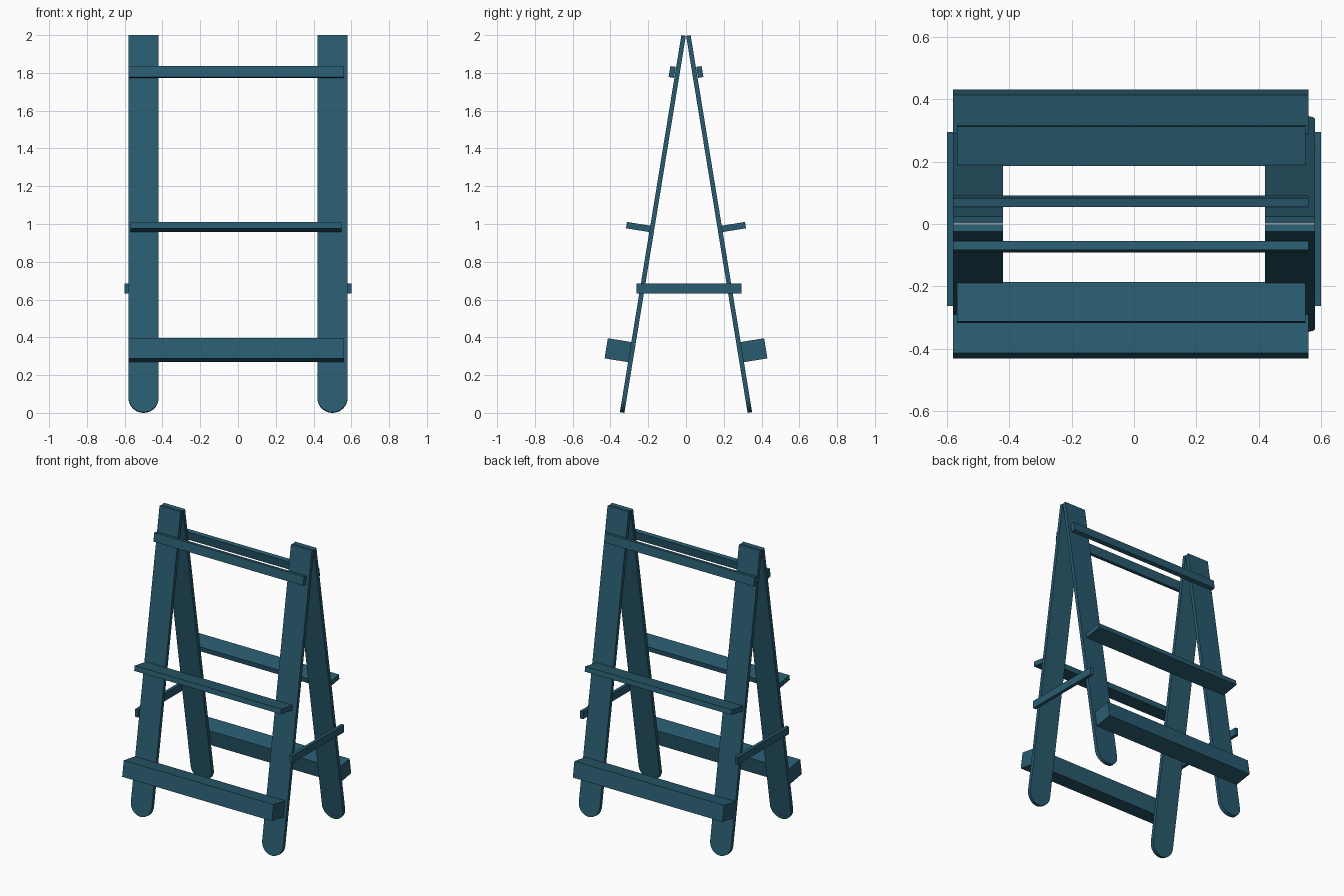
import bpy, bmesh, math

if "Cube" in bpy.data.objects:
    bpy.data.objects.remove(bpy.data.objects["Cube"])

mat = bpy.data.materials.new("dark_teal_paint")
mat.diffuse_color = (0.022, 0.105, 0.16, 1)
mat.use_nodes = True
mat.node_tree.nodes["Principled BSDF"].inputs["Base Color"].default_value = mat.diffuse_color

TILT = math.atan2(0.326, 2.0)
S, C = math.sin(TILT), math.cos(TILT)
FOOT_Y = -0.338


def prism(name, outline, depth, place):
    """Extrude a 2D outline (x, u) across depth (n0, n1); place maps x, n, u to world."""
    bm = bmesh.new()
    rings = [[bm.verts.new(place(x, n, u)) for x, u in outline] for n in depth]
    for ring in rings:
        bm.faces.new(ring)
    k = len(outline)
    for i in range(k):
        j = (i + 1) % k
        bm.faces.new((rings[0][i], rings[0][j], rings[1][j], rings[1][i]))
    bmesh.ops.recalc_face_normals(bm, faces=bm.faces)
    me = bpy.data.meshes.new(name)
    bm.to_mesh(me)
    bm.free()
    me.materials.append(mat)
    ob = bpy.data.objects.new(name, me)
    bpy.context.collection.objects.link(ob)
    return ob


def rect(x0, x1, u0, u1):
    return [(x0, u0), (x1, u0), (x1, u1), (x0, u1)]


def leaning(side):
    """Frame of a leaning panel: n points outward, u runs up the leg; side -1 front, 1 back."""
    return lambda x, n, u: (x, -side * (FOOT_Y + u * S - n * C), 0.002 + u * C + n * S)


# Leg outline: plank with a rounded foot
R, LEN = 0.08, 1.996 / C
arc = [(R * math.cos(a), R + R * math.sin(a))
       for a in (math.pi + math.pi * i / 20 for i in range(21))]
leg = arc + [(R, LEN), (-R, LEN)]

for panel, side in (("front", -1), ("back", 1)):
    place = leaning(side)
    for hand, cx in (("left", -0.5), ("right", 0.5)):
        ob = prism(f"{panel}_{hand}_leg", [(x + cx, u) for x, u in leg],
                   (-0.012, 0.012), place)
        bpy.ops.object.select_all(action='DESELECT')
        ob.select_set(True)
        bpy.context.view_layer.objects.active = ob
        bpy.ops.object.shade_smooth_by_angle(angle=math.radians(30))
    # Cross bars: x range, centre height along the leg, height, outward depth
    for part, x0, x1, u, h, n0, n1 in (
            ("lower_beam", -0.58, 0.56, 0.322, 0.108, 0.010, 0.138),
            ("middle_shelf", -0.568, 0.549, 0.983, 0.034, 0.009, 0.137),
            ("top_rail", -0.58, 0.56, 1.822, 0.059, 0.014, 0.043)):
        prism(f"{panel}_{part}", rect(x0, x1, u - h / 2, u + h / 2), (n0, n1), place)

# Side stretchers tying the front and back legs together
for hand, s in (("left", -1), ("right", 1)):
    prism(f"{hand}_stretcher", rect(-0.263, 0.295, 0.633, 0.685), (0.578, 0.6),
          lambda y, n, z, s=s: (s * n, y, z))
